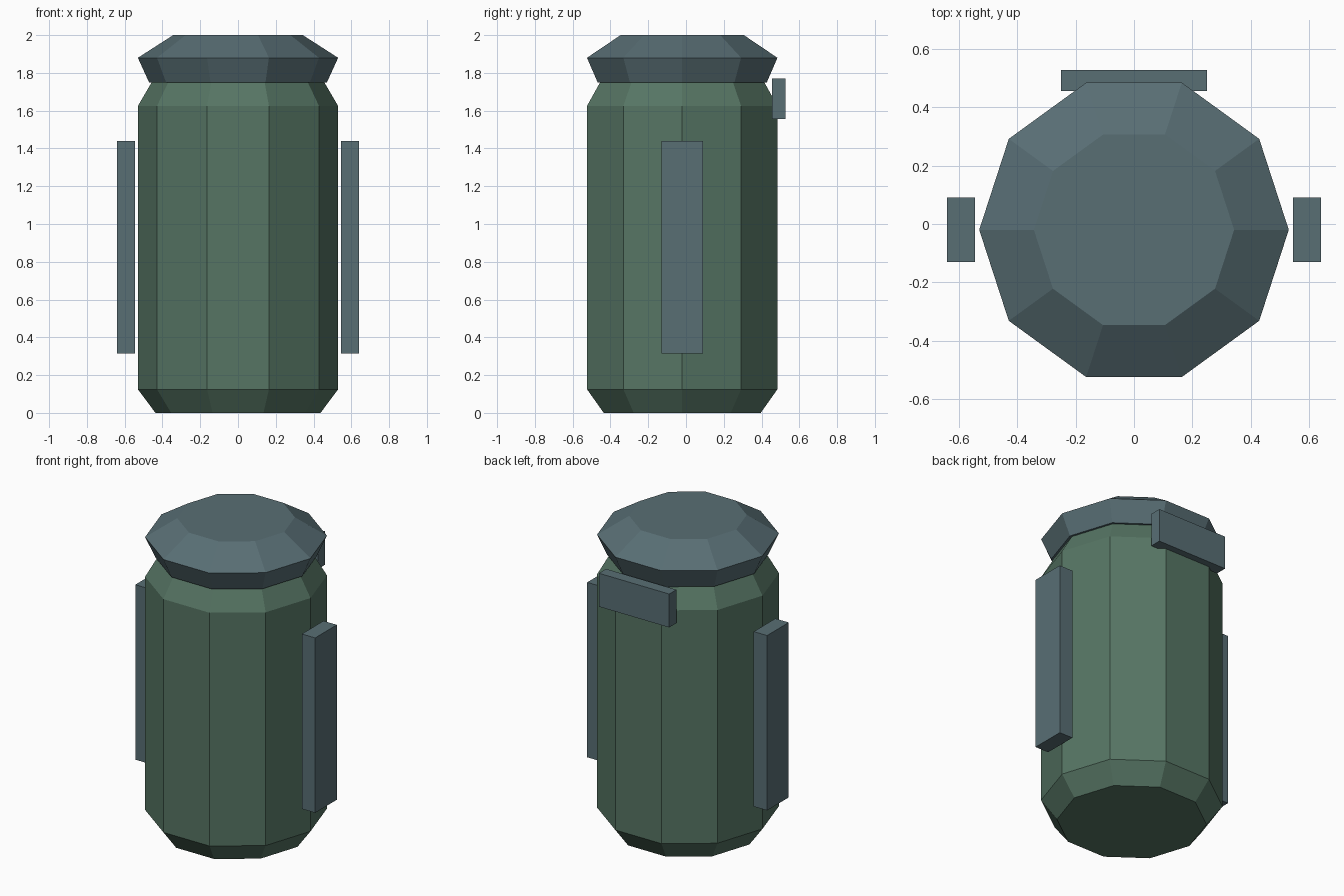
import bpy, bmesh, math

if "Cube" in bpy.data.objects:
    bpy.data.objects.remove(bpy.data.objects["Cube"])

SIDES = 10
AXIS_Y = -0.02  # canister axis sits slightly forward of centre


def material(name, rgb):
    m = bpy.data.materials.new(name)
    m.diffuse_color = (*rgb, 1)
    m.use_nodes = True
    m.node_tree.nodes["Principled BSDF"].inputs["Base Color"].default_value = m.diffuse_color
    return m


green = material("dull green", (0.093, 0.178, 0.127))
slate = material("slate grey", (0.098, 0.156, 0.175))


def finish(name, bm, mat):
    bmesh.ops.recalc_face_normals(bm, faces=bm.faces[:])
    mesh = bpy.data.meshes.new(name)
    bm.to_mesh(mesh)
    bm.free()
    mesh.materials.append(mat)
    obj = bpy.data.objects.new(name, mesh)
    bpy.context.collection.objects.link(obj)
    return obj


def turned(name, profile, mat):
    """Closed ten-sided solid from (radius, height) rings."""
    bm = bmesh.new()
    rings = []
    for r, z in profile:
        angles = [2 * math.pi * i / SIDES for i in range(SIDES)]
        rings.append([bm.verts.new((r * math.cos(a), AXIS_Y + r * math.sin(a), z))
                      for a in angles])
    for low, high in zip(rings, rings[1:]):
        for i in range(SIDES):
            j = (i + 1) % SIDES
            bm.faces.new((low[i], low[j], high[j], high[i]))
    bm.faces.new(rings[0])
    bm.faces.new(rings[-1])
    return finish(name, bm, mat)


def block(name, lo, hi, mat):
    """Box between two opposite corners."""
    bm = bmesh.new()
    bmesh.ops.create_cube(bm, size=1)
    for v in bm.verts:
        v.co = [lo[k] + (v.co[k] + 0.5) * (hi[k] - lo[k]) for k in range(3)]
    return finish(name, bm, mat)


# Canister with chamfered foot and shoulder
turned("body", [(0.437, 0), (0.53, 0.125), (0.53, 1.625), (0.457, 1.75)], green)

# Flared lid with a bevelled top
turned("lid", [(0.471, 1.75), (0.53, 1.88), (0.343, 2.0)], slate)

# Upright side grips
for side, x0 in (("left", -0.64), ("right", 0.545)):
    block(side + "_grip", (x0, -0.13, 0.315), (x0 + 0.095, 0.09, 1.44), slate)

# Hinge block at the back
block("rear_hinge", (-0.25, 0.455, 1.555), (0.25, 0.528, 1.77), slate)
